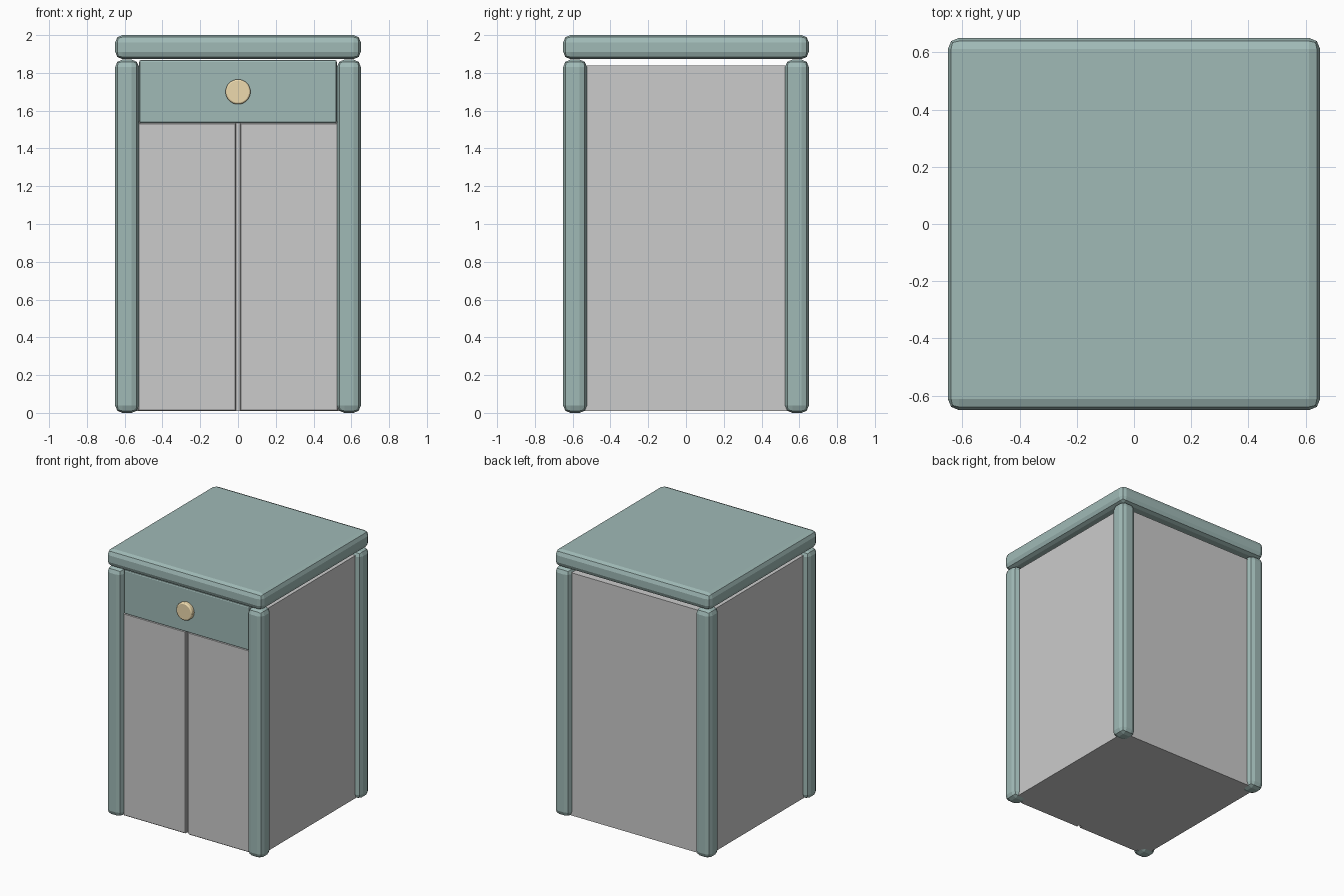
import bpy, math

if "Cube" in bpy.data.objects:
    bpy.data.objects.remove(bpy.data.objects["Cube"])

def material(name, color):
    m = bpy.data.materials.new(name)
    m.diffuse_color = color
    m.use_nodes = True
    m.node_tree.nodes["Principled BSDF"].inputs["Base Color"].default_value = m.diffuse_color
    return m

teal = material("teal_paint", (0.35, 0.49, 0.47, 1))
brass = material("brass", (0.85, 0.70, 0.42, 1))

def finish(o, name, mat, bevel, segments):
    o.name = name
    if mat:
        o.data.materials.append(mat)
    if bevel:
        b = o.modifiers.new("bevel", 'BEVEL')
        b.width = bevel
        b.segments = segments
        b.limit_method = 'ANGLE'
    return o

def box(name, lo, hi, mat=None, bevel=0, segments=2):
    mid = [(a + b) / 2 for a, b in zip(lo, hi)]
    bpy.ops.mesh.primitive_cube_add(size=1, location=mid)
    o = bpy.context.object
    o.scale = [b - a for a, b in zip(lo, hi)]
    bpy.ops.object.transform_apply(location=False, rotation=False, scale=True)
    return finish(o, name, mat, bevel, segments)

# Top slab
box("top_slab", (-0.65, -0.65, 1.873), (0.65, 0.65, 2.0), teal, 0.038)

# Four corner posts
for sx, side in ((-1, "left"), (1, "right")):
    for sy, end in ((-1, "front"), (1, "back")):
        x, y = sx * 0.5875, sy * 0.5875
        box(f"{end}_{side}_post", (x - 0.0625, y - 0.0625, 0),
            (x + 0.0625, y + 0.0625, 1.87), teal, 0.038)

# Cabinet body, forming the side, back and bottom panels
box("cabinet_body", (-0.61, -0.585, 0.01), (0.61, 0.61, 1.84))

# Two front doors with a narrow gap
for sx, side in ((-1, "left"), (1, "right")):
    xs = sorted((sx * 0.01, sx * 0.53))
    box(f"{side}_door", (xs[0], -0.61, 0.01), (xs[1], -0.58, 1.535), None, 0.005, 1)

# Drawer front
box("drawer_front", (-0.523, -0.615, 1.535), (0.523, -0.56, 1.868), teal, 0.01)

# Round drawer knob
bpy.ops.mesh.primitive_cylinder_add(vertices=32, radius=0.066, depth=0.05,
                                    location=(0, -0.622, 1.7), rotation=(math.pi / 2, 0, 0))
finish(bpy.context.object, "drawer_knob", brass, 0.008, 2)
bpy.ops.object.shade_smooth_by_angle(angle=math.radians(40))
